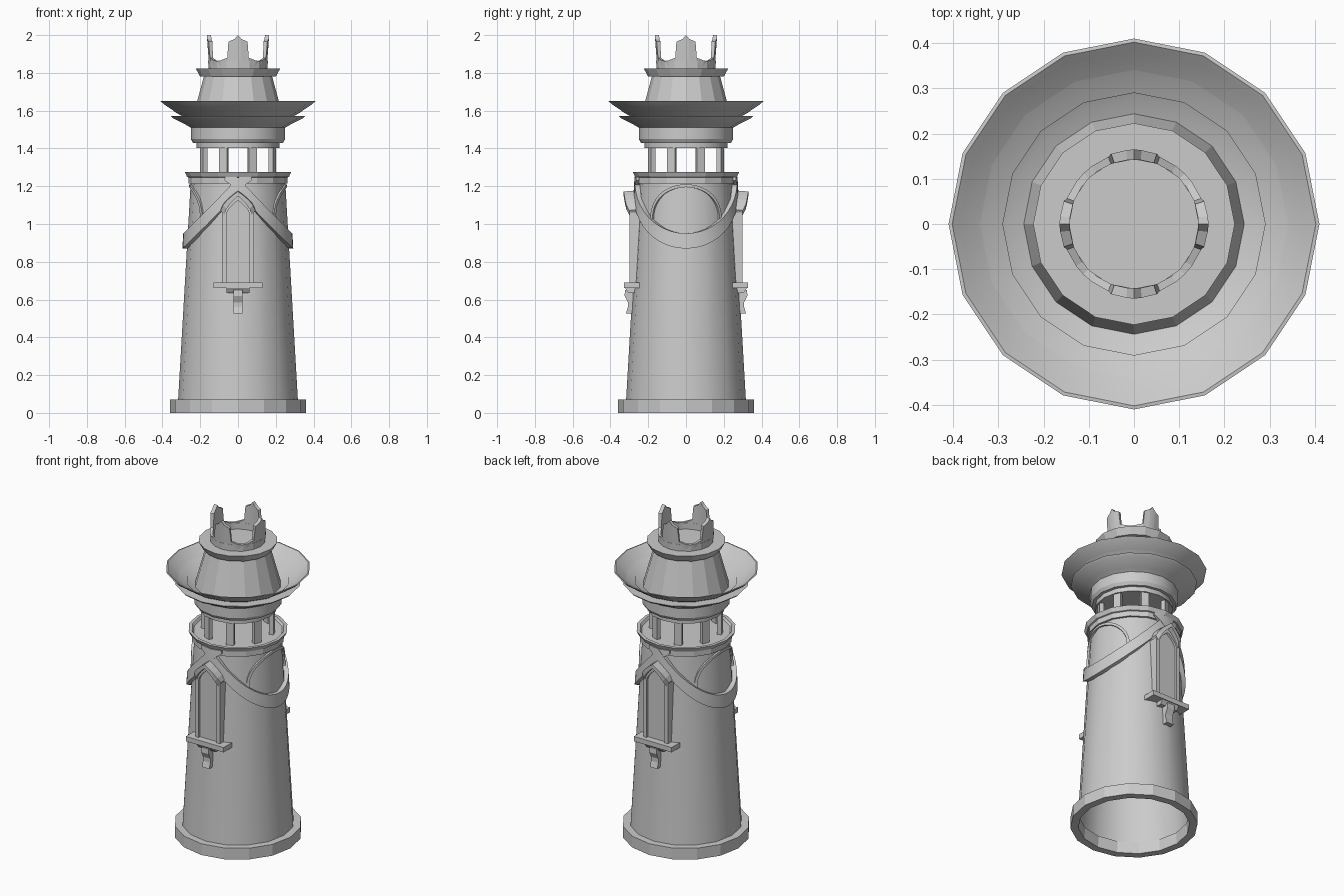
import bpy, bmesh
from math import sin, cos, pi, radians, sqrt
from mathutils import Matrix

if "Cube" in bpy.data.objects:
    bpy.data.objects.remove(bpy.data.objects["Cube"])

stone = bpy.data.materials.new("grey_stone")
stone.use_nodes = True
GREY = (0.6, 0.6, 0.6, 1)
stone.diffuse_color = GREY
stone.node_tree.nodes["Principled BSDF"].inputs["Base Color"].default_value = GREY
SIDES = 16


def finish(name, bm, smooth=False):
    bmesh.ops.remove_doubles(bm, verts=bm.verts, dist=0.0001)
    bmesh.ops.recalc_face_normals(bm, faces=bm.faces)
    mesh = bpy.data.meshes.new(name)
    bm.to_mesh(mesh)
    bm.free()
    mesh.materials.append(stone)
    obj = bpy.data.objects.new(name, mesh)
    bpy.context.collection.objects.link(obj)
    if smooth:
        bpy.ops.object.select_all(action='DESELECT')
        obj.select_set(True)
        bpy.context.view_layer.objects.active = obj
        bpy.ops.object.shade_smooth_by_angle(angle=radians(30))
    return obj


def lathe(name, profile, smooth=False):
    """Turn an (r, z) profile round the z axis."""
    bm = bmesh.new()
    verts = [bm.verts.new((r, 0, z)) for r, z in profile]
    edges = [bm.edges.new(p) for p in zip(verts, verts[1:])]
    bmesh.ops.spin(bm, geom=verts + edges, cent=(0, 0, 0), axis=(0, 0, 1),
                   angle=2 * pi, steps=SIDES, use_merge=False)
    return finish(name, bm, smooth)


def loft(name, sections, spin=0, smooth=False):
    """Skin a row of equal closed cross-sections and cap both ends."""
    bm = bmesh.new()
    rings = [[bm.verts.new(p) for p in s] for s in sections]
    n = len(rings[0])
    for a, b in zip(rings, rings[1:]):
        for i in range(n):
            j = (i + 1) % n
            bm.faces.new((a[i], a[j], b[j], b[i]))
    bm.faces.new(rings[0])
    bm.faces.new(rings[-1])
    bmesh.ops.rotate(bm, verts=bm.verts, matrix=Matrix.Rotation(spin, 3, 'Z'))
    return finish(name, bm, smooth)


def polar(r, a, z):
    return (r * cos(a), r * sin(a), z)


def wall_radius(z):
    return 0.317 - 0.058 * (z - 0.07)


def wall_band(name, path, thick, spin):
    """Raised band on the tower wall; path holds (angle, low z, angle, high z)."""
    sections = []
    for a0, z0, a1, z1 in path:
        r0, r1 = wall_radius(z0), wall_radius(z1)
        sections.append([polar(r0 - 0.015, a0, z0), polar(r0 + thick, a0, z0),
                         polar(r1 + thick, a1, z1), polar(r1 - 0.015, a1, z1)])
    return loft(name, sections, spin, True)


# Tower, open at the bottom
lathe("tower_base", [(0.315, 0), (0.36, 0), (0.36, 0.07), (0.31, 0.07), (0.315, 0)])
lathe("tower_wall", [(wall_radius(0.03), 0.03), (wall_radius(1.24), 1.24)], True)

# Gallery floor and lip
lathe("gallery", [(0, 1.262), (0.252, 1.262), (0.262, 1.275), (0.282, 1.275),
                  (0.27, 1.25), (0.263, 1.247), (0.263, 1.215), (0.235, 1.215)])

# Gallery posts
for i in range(8):
    a = (i + 0.5) * pi / 4
    bm = bmesh.new()
    bmesh.ops.create_cube(bm, size=1)
    bmesh.ops.scale(bm, verts=bm.verts, vec=(0.025, 0.045, 0.16))
    bmesh.ops.translate(bm, verts=bm.verts, vec=(0.197, 0, 1.335))
    bmesh.ops.rotate(bm, verts=bm.verts, matrix=Matrix.Rotation(a, 3, 'Z'))
    finish("gallery_post", bm)

# Lantern collar with the double-lipped dish
lathe("collar_and_dish", [(0, 1.402), (0.22, 1.402), (0.22, 1.43), (0.238, 1.43),
                          (0.25, 1.45), (0.25, 1.51), (0.275, 1.525), (0.345, 1.56),
                          (0.357, 1.572), (0.29, 1.572), (0.33, 1.592), (0.39, 1.632),
                          (0.41, 1.65), (0.402, 1.651), (0.385, 1.637), (0.33, 1.59),
                          (0.275, 1.56), (0.235, 1.545)], True)

# Upper turret with flared rim
lathe("turret", [(0.246, 1.54), (0.181, 1.78), (0.2, 1.78), (0.223, 1.822), (0, 1.822)])

# Crown: low ring and four pointed merlons
lathe("crown_ring", [(0.143, 1.815), (0.156, 1.815), (0.158, 1.862),
                     (0.143, 1.862), (0.143, 1.815)])
MERLON = [(-46, 1.862), (-36, 1.866), (-21, 1.88), (-18, 1.965), (-6, 1.98), (0, 2.0),
          (6, 1.98), (18, 1.965), (21, 1.88), (36, 1.866), (46, 1.862)]
for i in range(4):
    sections = []
    for deg, top in MERLON:
        a = radians(deg)
        outer = 0.158 + 0.05 * (top - 1.86)
        sections.append([polar(0.142, a, 1.82), polar(0.152, a, 1.82),
                         polar(outer, a, top), polar(0.142, a, top)])
    loft("crown_merlon", sections, i * pi / 2)

# Tilted straps and raised arches, one on each side
for side, thick in ((0, 0.022), (pi, 0.024)):
    strap = []
    for k in range(-14, 15):
        a = radians(k * 7.5)
        z = 1.207 - 1.08 * 0.275 * cos(a)
        strap.append((a, min(z - 0.04, 1.23), a, min(z + 0.04, 1.25)))
    wall_band("strap", strap, thick, side)
    arch = []
    for k in range(-10, 11):
        t = radians(k * 9.5)
        arch.append((0.72 * sin(t), 1.04 + 0.155 * cos(t),
                     0.78 * sin(t), 1.04 + 0.17 * cos(t)))
    wall_band("side_arch", arch, 0.008, side)


def pointed_arch(w, spring, peak, low):
    """Half-width w outline in (x, z), rising to a point."""
    right = [(w, low), (w, spring)]
    for t in (0.3, 0.55, 0.8):
        right.append((w * (1 - t ** 1.6), spring + (peak - spring) * t))
    return right + [(0, peak)] + [(-x, z) for x, z in reversed(right)]


def prism_x(name, outline, half, spin):
    """Extrude a (y, z) outline across x."""
    loft(name, [[(x, y, z) for y, z in outline] for x in (-half, half)], spin)


# Windows, front and back
outer = pointed_arch(0.085, 1.06, 1.16, 0.68)
inner = pointed_arch(0.062, 1.05, 1.125, 0.68)
for spin in (0, pi):
    frame = [[(xo, -0.22, zo), (xo, -0.298, zo), (xi, -0.298, zi), (xi, -0.22, zi)]
             for (xo, zo), (xi, zi) in zip(outer, inner)]
    loft("window_frame", frame, spin)
    loft("window_pane", [[(x, y, z) for x, z in inner] for y in (-0.22, -0.284)], spin)

    # Flared hood over the pointed top
    hood = []
    for x, z in outer[1:-1]:
        lift = (z - 1.06) / 0.1
        front = -0.3 - 0.03 * sqrt(max(lift, 0))
        hood.append([(x * 0.86, -0.23, z - 0.012), (x * 0.86, front, z - 0.012),
                     (x * 1.08, front, z + 0.012), (x * 1.08, -0.23, z + 0.02)])
    loft("window_hood", hood, spin)

    # Sill and curved bracket
    prism_x("window_sill", [(-0.245, 0.69), (-0.327, 0.69), (-0.327, 0.66), (-0.245, 0.66)],
            0.13, spin)
    prism_x("sill_moulding", [(-0.245, 0.66), (-0.322, 0.66), (-0.305, 0.635), (-0.245, 0.635)],
            0.06, spin)
    prism_x("sill_bracket", [(-0.25, 0.65), (-0.323, 0.65), (-0.325, 0.62), (-0.308, 0.585),
                             (-0.308, 0.56), (-0.318, 0.525), (-0.25, 0.525)], 0.025, spin)
